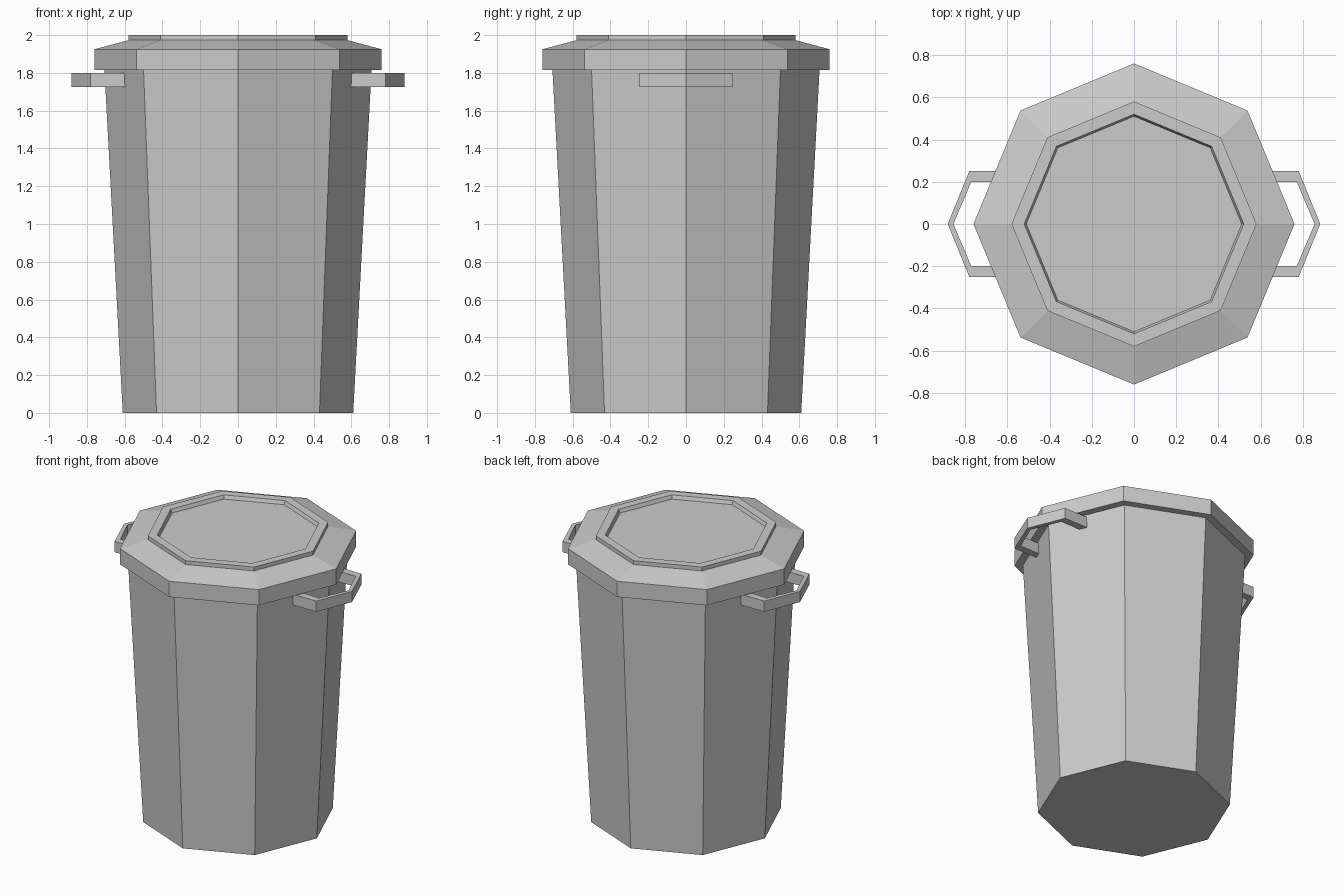
import bpy
from math import cos, sin, pi

if "Cube" in bpy.data.objects:
    bpy.data.objects.remove(bpy.data.objects["Cube"])

SIDES = 8


def make_object(name, verts, faces):
    mesh = bpy.data.meshes.new(name)
    mesh.from_pydata(verts, [], faces)
    mesh.update()
    obj = bpy.data.objects.new(name, mesh)
    bpy.context.collection.objects.link(obj)
    return obj


def lathe(name, profile, cap_start=False, cap_end=False):
    """Octagonal lathe of (radius, z) points, ordered upward on the outside."""
    verts = [(r * cos(2 * pi * i / SIDES), r * sin(2 * pi * i / SIDES), z)
             for r, z in profile for i in range(SIDES)]
    faces = []
    for k in range(len(profile) - 1):
        a, b = k * SIDES, (k + 1) * SIDES
        for i in range(SIDES):
            j = (i + 1) % SIDES
            faces.append((a + i, a + j, b + j, b + i))
    if cap_start:
        faces.append(tuple(reversed(range(SIDES))))
    if cap_end:
        faces.append(tuple(range(len(verts) - SIDES, len(verts))))
    return make_object(name, verts, faces)


def handle(name, side):
    """Bent strap handle with both ends sunk slightly into the body."""
    outer = [(0.59, -0.25), (0.78, -0.25), (0.882, 0), (0.78, 0.25), (0.59, 0.25)]
    inner = [(0.61, -0.20), (0.77, -0.20), (0.855, 0), (0.77, 0.20), (0.61, 0.20)]
    n = len(outer)
    verts = []
    for (ox, oy), (ix, iy) in zip(outer, inner):
        verts += [(side * ox, side * oy, 1.725), (side * ox, side * oy, 1.80),
                  (side * ix, side * iy, 1.80), (side * ix, side * iy, 1.725)]
    faces = []
    for k in range(n - 1):
        a, b = 4 * k, 4 * k + 4
        for i in range(4):
            j = (i + 1) % 4
            faces.append((a + i, b + i, b + j, a + j))
    faces += [(0, 1, 2, 3), tuple(reversed(range(4 * n - 4, 4 * n)))]
    return make_object(name, verts, faces)


# Tapered bin body with a closed bottom
lathe("bin_body", [(0.61, 0), (0.707, 1.815)], cap_start=True)

# Lid: underside lip, skirt, slope, raised rim and recessed top panel
lathe("lid", [(0.707, 1.815), (0.76, 1.815), (0.76, 1.925), (0.58, 1.973),
              (0.58, 2.0), (0.52, 2.0), (0.51, 1.975)], cap_end=True)

# Side handles
handle("right_handle", 1)
handle("left_handle", -1)
